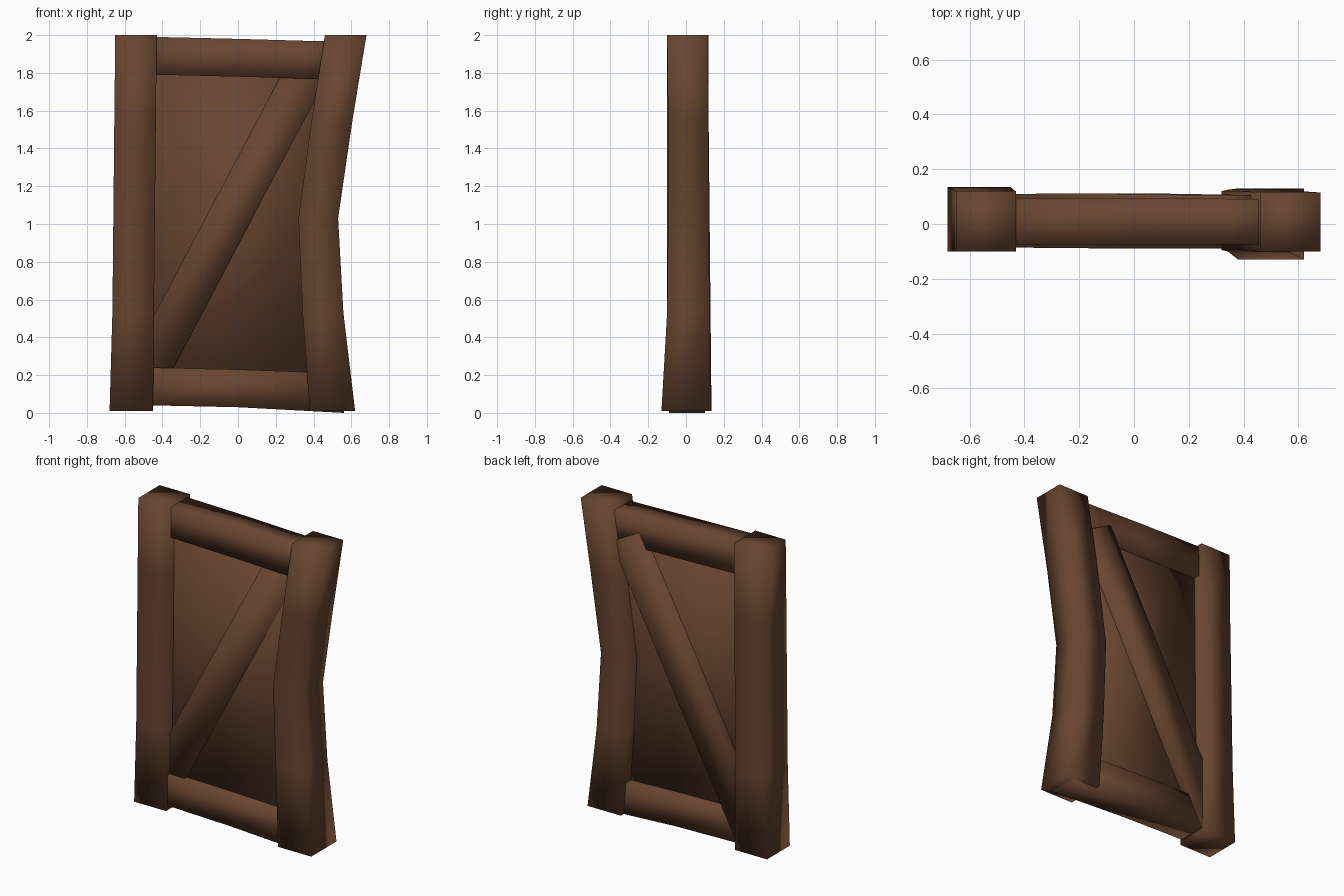
import bpy, bmesh
from mathutils import Vector

wood = bpy.data.materials.new("dark_brown_wood")
wood.diffuse_color = (0.14, 0.06, 0.03, 1)


def beam(name, stations, side):
    """Four-sided beam; each station is (centre, half width along side, y front, y back)."""
    bm = bmesh.new()
    side = Vector(side).normalized()
    rings = []
    for (x, z), half, y0, y1 in stations:
        ring = []
        for s, y in ((-1, y0), (1, y0), (1, y1), (-1, y1)):
            ring.append(bm.verts.new(Vector((x, y, z)) + side * half * s))
        rings.append(ring)
    for a, b in zip(rings, rings[1:]):
        for i in range(4):
            j = (i + 1) % 4
            bm.faces.new((a[i], a[j], b[j], b[i]))
    bm.faces.new(rings[0][::-1])
    bm.faces.new(rings[-1])
    bmesh.ops.recalc_face_normals(bm, faces=bm.faces)
    for f in bm.faces:
        f.smooth = True
    me = bpy.data.meshes.new(name)
    bm.to_mesh(me)
    bm.free()
    me.materials.append(wood)
    ob = bpy.data.objects.new(name, me)
    bpy.context.collection.objects.link(ob)
    return ob


# upright posts, the right one bent inward at mid height
beam("left_post", [((-0.565, 0.01), 0.115, -0.10, 0.135),
                   ((-0.555, 0.53), 0.11, -0.10, 0.13),
                   ((-0.55, 1.03), 0.11, -0.10, 0.125),
                   ((-0.545, 1.53), 0.11, -0.10, 0.12),
                   ((-0.54, 2.0), 0.11, -0.10, 0.12)], (1, 0, 0))
beam("right_post", [((0.50, 0.01), 0.12, -0.13, 0.13),
                    ((0.45, 0.53), 0.108, -0.10, 0.125),
                    ((0.425, 1.03), 0.105, -0.095, 0.12),
                    ((0.495, 1.53), 0.108, -0.095, 0.12),
                    ((0.57, 2.0), 0.11, -0.10, 0.115)], (1, 0, 0))

# horizontal rails
beam("top_rail", [((-0.55, 1.893), 0.10, -0.075, 0.092),
                  ((0.0, 1.88), 0.10, -0.075, 0.095),
                  ((0.35, 1.87), 0.10, -0.075, 0.092),
                  ((0.55, 1.868), 0.10, -0.075, 0.09)], (0, 0, 1))
beam("bottom_rail", [((-0.55, 0.142), 0.10, -0.085, 0.10),
                     ((0.0, 0.13), 0.10, -0.09, 0.10),
                     ((0.56, 0.105), 0.105, -0.09, 0.10)], (0, 0, 1))

# diagonal brace
beam("diagonal_brace", [((-0.55, 0.08), 0.11, -0.065, 0.108),
                        ((-0.065, 1.0), 0.11, -0.065, 0.112),
                        ((0.37, 1.82), 0.11, -0.065, 0.105)], (1.65, 0, -0.87))

# infill panel
beam("panel", [((-0.05, 0.10), 0.49, -0.04, 0.05),
               ((-0.02, 1.0), 0.45, -0.04, 0.05),
               ((0.0, 1.88), 0.50, -0.04, 0.05)], (1, 0, 0))
